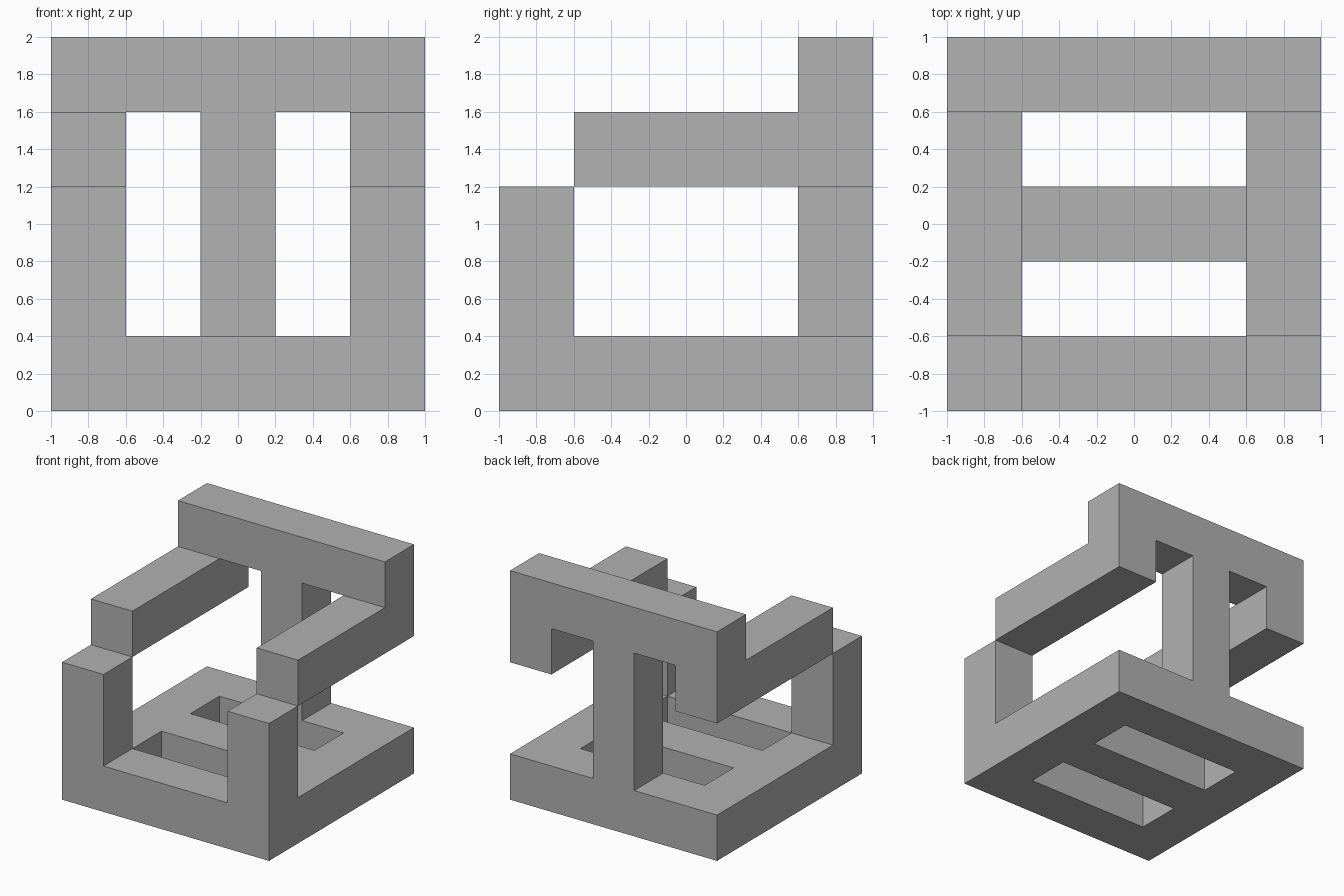
import bpy
import bmesh
from itertools import product
from mathutils import Vector

cube = bpy.data.objects.get("Cube")
if cube:
    bpy.data.objects.remove(cube, do_unlink=True)

UNIT = 0.4   # side of one grid block
HALF = 2.5   # half the grid width, in blocks

grey = bpy.data.materials.new("light grey")
grey.use_nodes = True
colour = (0.445, 0.445, 0.445, 1)
grey.diffuse_color = colour
grey.node_tree.nodes["Principled BSDF"].inputs["Base Color"].default_value = colour


def block(x, y, z):
    """Grid blocks filling the given (start, stop) ranges."""
    return set(product(range(*x), range(*y), range(*z)))


LEFT, MIDDLE, RIGHT = (4, 5), (2, 3), (0, 1)
FRONT, BACK, FULL = (0, 1), (4, 5), (0, 5)

# Base slab with two slots across it
cells = block(FULL, FULL, (0, 1))
for slot in ((1, 2), (3, 4)):
    cells -= block((1, 4), slot, (0, 1))

# Front posts, and side arms running back to the beam
for side in (LEFT, RIGHT):
    cells |= block(side, FRONT, (1, 3))
    cells |= block(side, (1, 5), (3, 4))

# Back post carrying the top beam
cells |= block(MIDDLE, BACK, (1, 4))
cells |= block(FULL, BACK, (4, 5))

# Skin the blocks, leaving out every inner face
bm = bmesh.new()
for cell in cells:
    for axis, step in product(range(3), (-1, 1)):
        neighbour = list(cell)
        neighbour[axis] += step
        if tuple(neighbour) in cells:
            continue
        corners = []
        for u, v in ((0, 0), (1, 0), (1, 1), (0, 1)):
            p = Vector(cell)
            p[axis] += step > 0
            p[(axis + 1) % 3] += u
            p[(axis + 2) % 3] += v
            corners.append(bm.verts.new((p - Vector((HALF, HALF, 0))) * UNIT))
        bm.faces.new(corners if step > 0 else corners[::-1])
bmesh.ops.remove_doubles(bm, verts=bm.verts, dist=0.001)

mesh = bpy.data.meshes.new("block_frame")
bm.to_mesh(mesh)
bm.free()
mesh.materials.append(grey)
bpy.context.collection.objects.link(bpy.data.objects.new("block_frame", mesh))
